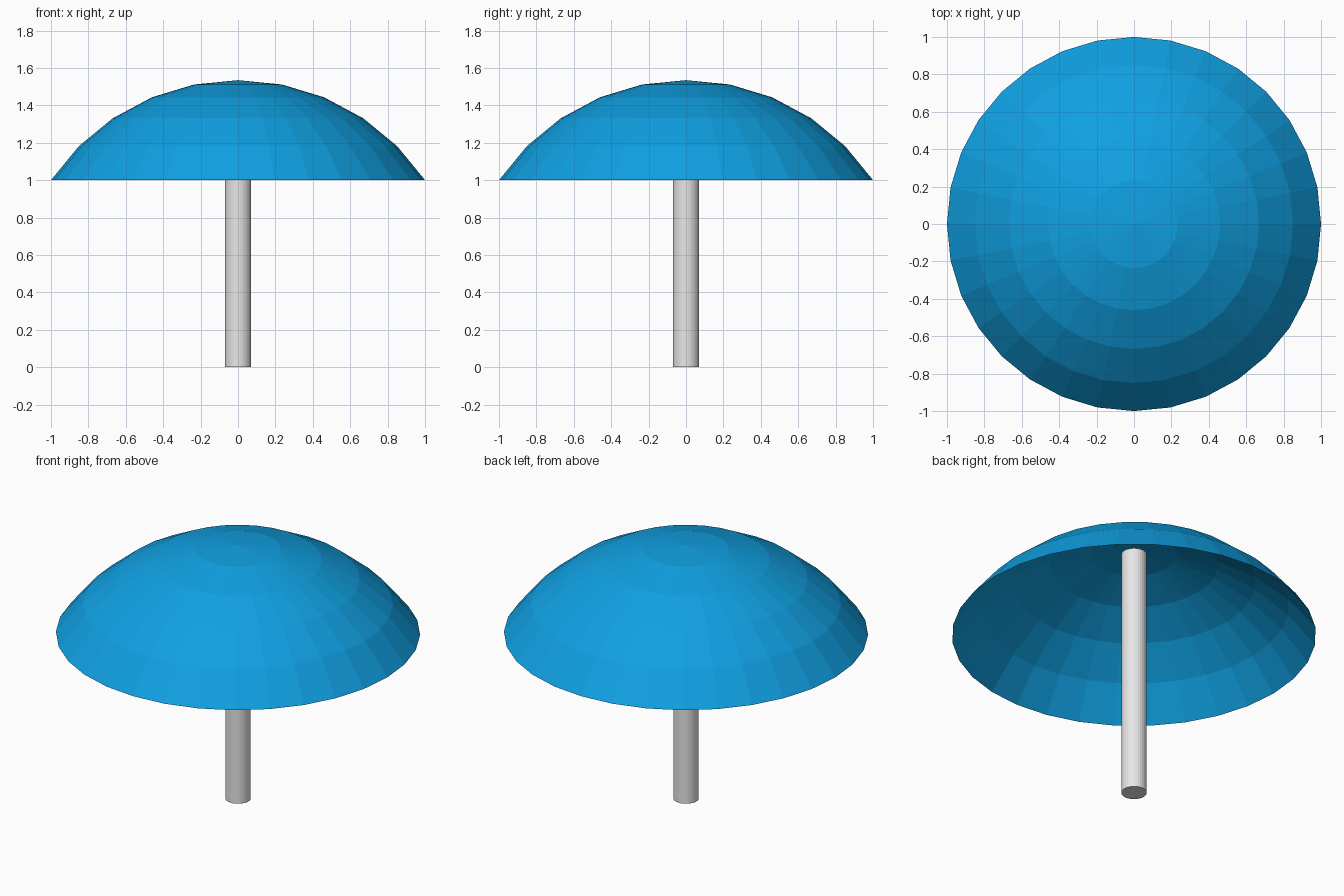
import bpy, bmesh, math

if "Cube" in bpy.data.objects:
    bpy.data.objects.remove(bpy.data.objects["Cube"])

SIDES = 32
STEP = math.radians(11.25)          # latitude step of the sphere cap
RINGS = 5
R = 1 / math.sin(RINGS * STEP)      # sphere radius giving a rim radius of 1


def material(name, rgb):
    m = bpy.data.materials.new(name)
    m.diffuse_color = (*rgb, 1)
    m.use_nodes = True
    m.node_tree.nodes["Principled BSDF"].inputs["Base Color"].default_value = m.diffuse_color
    return m


def add_object(name, bm, mat):
    me = bpy.data.meshes.new(name)
    bm.to_mesh(me)
    bm.free()
    me.materials.append(mat)
    ob = bpy.data.objects.new(name, me)
    bpy.context.collection.objects.link(ob)
    return ob


blue = material("bright blue", (0.005, 0.352, 0.76))
grey = material("light grey", (0.8, 0.8, 0.8))

# Canopy: open, single-skin faceted cap of a sphere
bm = bmesh.new()
z0 = 1 - R * math.cos(RINGS * STEP)
top = bm.verts.new((0, 0, z0 + R))
rings = []
for i in range(1, RINGS + 1):
    r, z = R * math.sin(i * STEP), z0 + R * math.cos(i * STEP)
    rings.append([bm.verts.new((r * math.cos(2 * math.pi * k / SIDES),
                                r * math.sin(2 * math.pi * k / SIDES), z))
                  for k in range(SIDES)])
for k in range(SIDES):
    n = (k + 1) % SIDES
    bm.faces.new((top, rings[0][k], rings[0][n]))
    for a, b in zip(rings, rings[1:]):
        bm.faces.new((a[k], b[k], b[n], a[n]))
add_object("canopy", bm, blue)

# Pole: straight cylinder from the ground up to the canopy
bm = bmesh.new()
bmesh.ops.create_cone(bm, cap_ends=True, segments=SIDES,
                      radius1=0.07, radius2=0.07, depth=1.51)
pole = add_object("pole", bm, grey)
pole.location.z = 0.755
